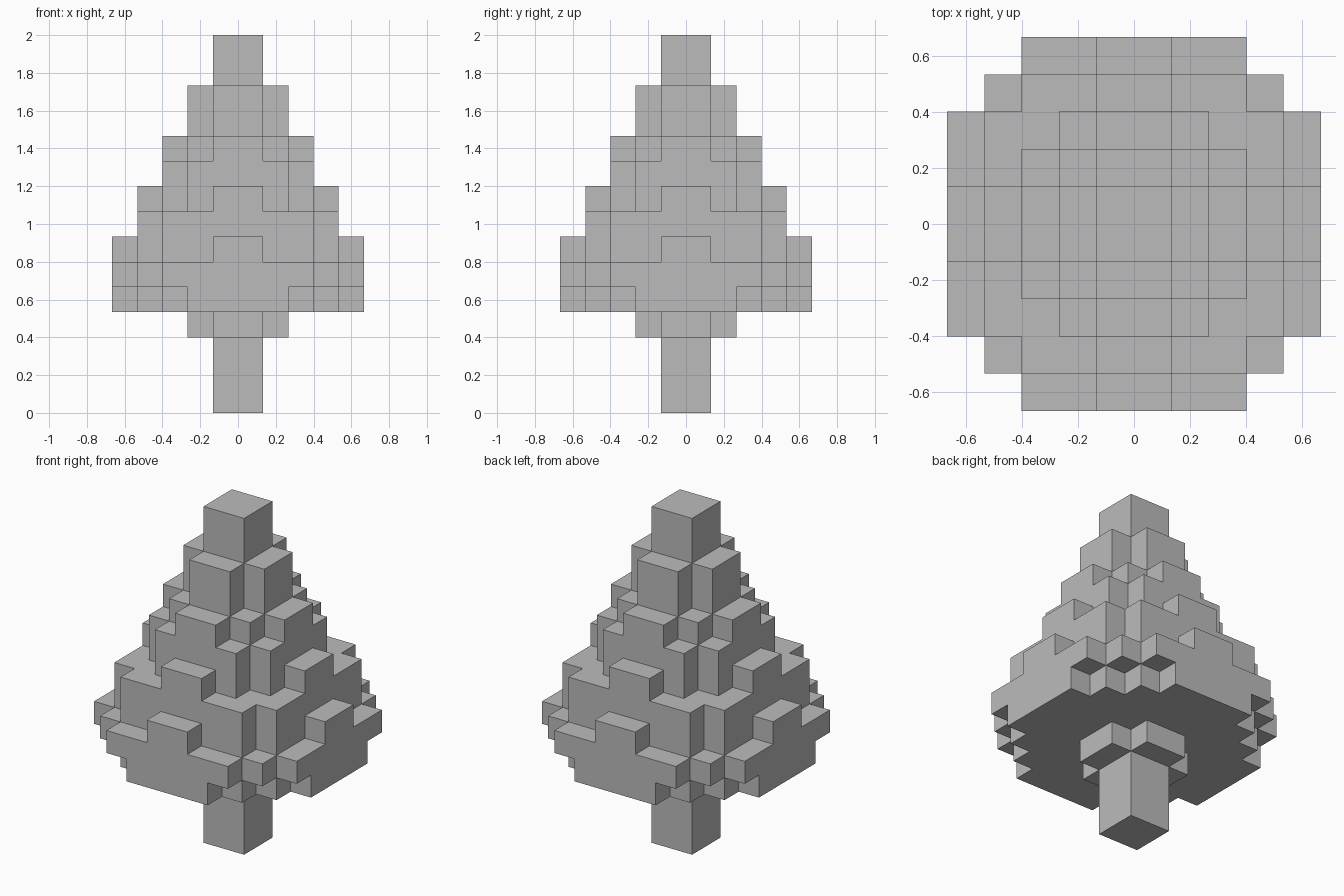
import bpy
import bmesh
from mathutils import Vector

cube = bpy.data.objects.get("Cube")
if cube:
    bpy.data.objects.remove(cube, do_unlink=True)

UNIT = 2 / 15  # edge length of one block

grey = bpy.data.materials.new("plain_grey")
grey.use_nodes = True
grey.diffuse_color = (0.5, 0.5, 0.5, 1)
grey.node_tree.nodes["Principled BSDF"].inputs["Base Color"].default_value = (0.5, 0.5, 0.5, 1)

# Each part is a stack of layers from the ground up; a layer lists its
# half width in blocks for each row, counted outward from the centre line.
PARTS = {
    "trunk": [[1]] * 3,
    "trunk_collar": [[2, 1]],
    "lowest_branches": [[5, 5, 4, 3, 2], [5, 5, 5, 4, 3], [5, 4, 4, 3, 1]],
    "lower_branches": [[4, 4, 4, 3], [4, 3, 2, 1]],
    "middle_branches": [[3, 3, 2], [3, 2, 1]],
    "upper_branches": [[2, 1]] * 2,
    "tree_tip": [[1]] * 2,
}
DIRECTIONS = [Vector(d) * s for d in ((1, 0, 0), (0, 1, 0), (0, 0, 1)) for s in (1, -1)]


def layer_cells(rows, z):
    """Blocks of one layer, mirrored front to back and left to right."""
    return {(x, y, z) for row, half in enumerate(rows)
            for y in (row, -row - 1) for x in range(-half, half)}


def block_side(cell, normal):
    """Corners of the block side facing along the normal."""
    centre = Vector(cell) + Vector((0.5, 0.5, 0.5)) + normal * 0.5
    u = Vector((normal.y, normal.z, normal.x)) * 0.5
    v = normal.cross(u)
    return [(centre + a * u + b * v) * UNIT for a, b in ((-1, -1), (1, -1), (1, 1), (-1, 1))]


# Collect the blocks of every part
part_cells = {}
level = 0
for name, layers in PARTS.items():
    part_cells[name] = set()
    for rows in layers:
        part_cells[name] |= layer_cells(rows, level)
        level += 1
filled = set().union(*part_cells.values())

# Build only the outer skin of each part
for name, cells in part_cells.items():
    bm = bmesh.new()
    for cell in sorted(cells):
        for normal in DIRECTIONS:
            neighbour = tuple(int(c) for c in Vector(cell) + normal)
            if neighbour not in filled:
                bm.faces.new([bm.verts.new(p) for p in block_side(cell, normal)])
    bmesh.ops.remove_doubles(bm, verts=bm.verts, dist=UNIT / 100)
    mesh = bpy.data.meshes.new(name)
    bm.to_mesh(mesh)
    bm.free()
    mesh.materials.append(grey)
    bpy.context.collection.objects.link(bpy.data.objects.new(name, mesh))
